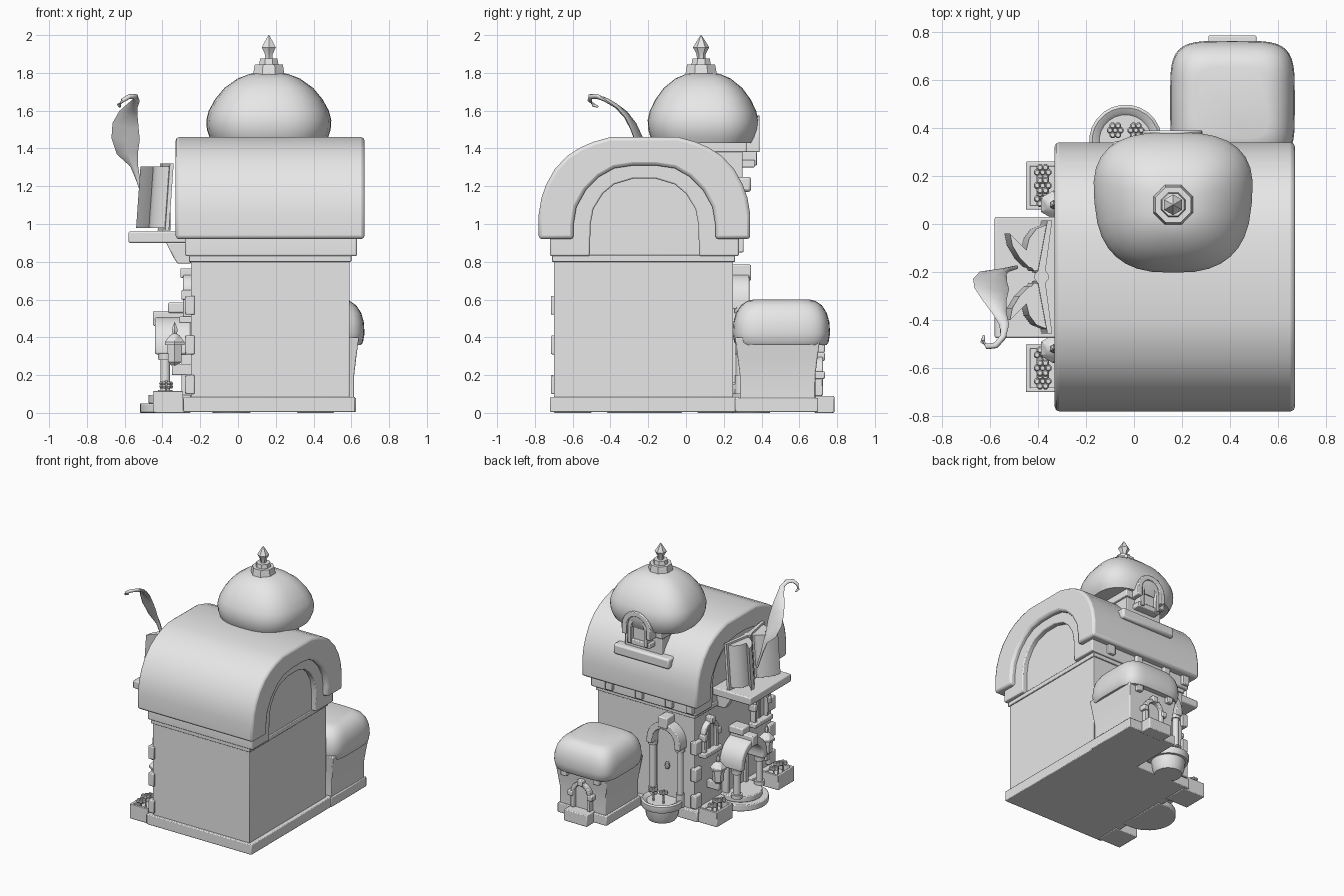
import bpy, bmesh, math
from mathutils import Vector

stone = bpy.data.materials.new("plain grey")
stone.diffuse_color = (0.8, 0.8, 0.8, 1)
CY = -0.22  # centre line of the gable


def finish(name, bm, bevel=0.0, segs=2, angle=35):
    bmesh.ops.recalc_face_normals(bm, faces=bm.faces)
    me = bpy.data.meshes.new(name)
    bm.to_mesh(me)
    bm.free()
    me.materials.append(stone)
    me.shade_smooth()
    me.set_sharp_from_angle(angle=math.radians(angle))
    ob = bpy.data.objects.new(name, me)
    bpy.context.collection.objects.link(ob)
    if bevel:
        m = ob.modifiers.new("Bevel", 'BEVEL')
        m.width, m.segments = bevel, segs
        m.limit_method, m.angle_limit = 'ANGLE', math.radians(40)
    return ob


def skin(name, rings, bevel=0.0, angle=35):
    bm = bmesh.new()
    vs = [[bm.verts.new(p) for p in r] for r in rings]
    n = len(vs[0])
    for a, b in zip(vs, vs[1:]):
        for i in range(n):
            bm.faces.new((a[i], a[(i + 1) % n], b[(i + 1) % n], b[i]))
    bm.faces.new(vs[0])
    bm.faces.new(vs[-1])
    return finish(name, bm, bevel, 2, angle)


def prism(name, pts, axis, a, b, bevel=0.0):
    put = {'x': lambda p, t: (t, *p), 'y': lambda p, t: (p[0], t, p[1]),
           'z': lambda p, t: (*p, t)}[axis]
    return skin(name, [[put(p, t) for p in pts] for t in (a, b)], bevel)


def box(name, x0, x1, y0, y1, z0, z1, bevel=0.006):
    return prism(name, [(x0, y0), (x1, y0), (x1, y1), (x0, y1)], 'z', z0, z1, bevel)


def arc(c, r, z0, zs, n=12):
    top = [(c + r * math.cos(math.pi * i / n), zs + r * math.sin(math.pi * i / n)) for i in range(n + 1)]
    return [(c + r, z0)] + top + [(c - r, z0)]


def arch(name, axis, c, ro, ri, z0, zs, a, b, bevel=0.006):
    pts = arc(c, ro, z0, zs)
    if ri:
        pts += arc(c, ri, z0, zs)[::-1]
    return prism(name, pts, axis, a, b, bevel)


def turned(name, cx, cy, prof, n=12, angle=35):
    return skin(name, [[(cx + r * math.cos(2 * math.pi * (i + .5) / n), cy + r * math.sin(2 * math.pi * (i + .5) / n), z)
                        for i in range(n)] for z, r in prof], 0, angle)


def cushion(name, cx, cy, rx, ry, power, prof, n=32, taper=0.0):
    rings = []
    for z, s in prof:
        ring = []
        for i in range(n):
            t = 2 * math.pi * i / n
            c, d = math.cos(t), math.sin(t)
            px = math.copysign(abs(c) ** (2 / power), c)
            py = math.copysign(abs(d) ** (2 / power), d)
            ring.append((cx + rx * s * px * (1 + taper * py), cy + ry * s * py, z))
        rings.append(ring)
    return skin(name, rings, 0, 50)


def mirror_half(half):
    return [(CY - w, z) for w, z in half] + [(CY + w, z) for w, z in half[::-1]]


def flower(x, y, z0, z1, r):
    turned("flower_stem", x, y, [(z0, .006), (z1 - .02, .006)], 6)
    for k in range(6):
        t = k * math.pi / 3
        turned("petal", x + r * .65 * math.cos(t), y + r * .65 * math.sin(t),
               [(z1 - .02, r * .25), (z1 - .01, r * .42), (z1, r * .25)], 8)
    turned("flower_heart", x, y, [(z1 - .02, r * .4), (z1 + .006, r * .25)], 8)


# Main house: plinth, walls, gable fill
box("plinth", -.29, .62, -.72, .28, .005, .085)
box("walls", -.25, .59, -.70, .25, .08, .9, .004)
wall_half = [(.40, .85), (.40, 1.0), (.37, 1.12), (.29, 1.22), (.18, 1.27), (.07, 1.29)]
prism("gable_wall", mirror_half(wall_half), 'x', -.25, .59)

# Barrel roof as a thick arched band, with a stepped trim below it
outer = [(.56, .92), (.56, 1.05), (.545, 1.14), (.52, 1.21), (.475, 1.29), (.41, 1.36), (.34, 1.405), (.27, 1.435), (.18, 1.46)]
inner = [(.375, .92), (.375, 1.0), (.36, 1.09), (.31, 1.18), (.24, 1.25), (.16, 1.295), (.06, 1.31)]
prism("roof", mirror_half(outer) + mirror_half(inner)[::-1], 'x', -.33, .67, .018)
t_out = [(.50, .83), (.50, .98), (.46, 1.13), (.38, 1.24), (.28, 1.31), (.12, 1.36)]
t_in = [(.29, .83), (.285, 1.0), (.27, 1.08), (.22, 1.16), (.16, 1.21), (.06, 1.24)]
prism("gable_trim", mirror_half(t_out) + mirror_half(t_in)[::-1], 'x', -.28, .63, .008)
box("upper_band", -.26, .60, -.71, .26, .80, .835, .004)
for x in (.46, .2, -.06, -.24):
    box("eave_corbel", x - .03, x + .03, .25, .305, .85, .94)

# Domed tower with dormer window facing the back
box("tower", 0, .32, -.1, .30, 1.1, 1.46)
box("tower_cornice", -.02, .34, -.1, .32, 1.38, 1.44)
box("tower_sill", -.09, .39, .22, .345, 1.17, 1.25, .015)
cushion("dome", .163, .09, .328, .293, 2.7, [(1.43, .90), (1.46, .95), (1.50, .99), (1.55, 1.0), (1.60, .96),
        (1.66, .86), (1.72, .71), (1.77, .50), (1.795, .30), (1.80, .1)], 32, .08)
arch("dormer_hood", 'y', .16, .125, .085, 1.38, 1.45, .25, .39)
arch("dormer_frame", 'y', .16, .085, .055, 1.31, 1.44, .25, .375, .004)
arch("dormer_pane", 'y', .16, .056, 0, 1.31, 1.44, .25, .345, 0)
box("dormer_sill", .06, .26, .25, .365, 1.30, 1.34)
turned("finial_base", .163, .08, [(1.78, .092), (1.82, .085), (1.845, .08), (1.845, .055), (1.875, .05)], 8)
turned("finial_bud", .163, .08, [(1.87, .022), (1.90, .024), (1.935, .043), (1.96, .028), (2.0, .002)], 6)

# Annex with cushion roof and small arched door
box("annex_plinth", .20, .625, .26, .70, .005, .08)
skin("annex_walls", [[(.415 + w * sx, .485 + w * sy, z) for sx, sy in ((-1, -1), (1, -1), (1, 1), (-1, 1))]
                     for z, w in ((.07, .20), (.2, .2), (.3, .212), (.4, .225))], .006)
cushion("annex_roof", .41, .505, .26, .258, 4.5, [(.36, .93), (.375, .97), (.42, 1.0), (.48, .985), (.53, .93),
        (.57, .83), (.592, .70), (.60, .58)], 40)
for x in (.27, .55):
    box("annex_corbel", x - .025, x + .025, .66, .735, .32, .38)
box("annex_step", .31, .51, .68, .785, 0, .09)
arch("annex_door_frame", 'y', .41, .085, .055, .09, .215, .66, .725)
arch("annex_door", 'y', .41, .056, 0, .09, .215, .66, .70, 0)
box("annex_keystone", .385, .435, .67, .735, .275, .32)
for s in (-1, 1):
    box("annex_door_block", .41 + s * .085 - .022, .41 + s * .085 + .022, .67, .735, .18, .22)

# Tall niche with round planter on the back wall
wx = -.035
turned("round_planter", wx, .345, [(0, .10), (.03, .115), (.10, .125), (.10, .145), (.12, .152), (.15, .152), (.16, .14), (.15, .12), (.14, .11)], 24)
arch("niche_arch", 'y', wx, .145, .095, .55, .59, .22, .335)
arch("niche_panel", 'y', wx, .10, 0, .1, .59, .22, .262, 0)
box("niche_keystone", wx - .04, wx + .04, .24, .345, .70, .785, .008)
for s in (-1, 1):
    turned("niche_column", wx + s * .118, .29, [(.1, .032), (.2, .032), (.2, .024), (.53, .024), (.53, .034), (.56, .036)], 12)
    flower(wx + s * .043, .39, .13, .235, .034)
turned("spout", wx, .28, [(.36, .012), (.385, .02), (.41, .012)], 8)

# Front porch on the left side: rounded steps, door, columns, hooded arch
for name, r, z0, z1 in (("lower_step", .20, 0, .05), ("upper_step", .155, .05, .095)):
    prism(name, [(-.32 - r * math.sin(math.pi * i / 16), CY + r * math.cos(math.pi * i / 16)) for i in range(17)]
          + [(-.25, CY - r), (-.25, CY + r)], 'z', z0, z1, .006)
arch("door", 'x', CY, .105, 0, .08, .35, -.275, -.24, 0)
arch("door_frame", 'x', CY, .13, .10, .08, .35, -.30, -.24)
arch("porch_hood", 'x', CY, .165, .11, .31, .345, -.44, -.25, .01)
box("porch_keystone", -.45, -.25, CY - .035, CY + .035, .46, .54, .008)
box("keystone_cap", -.37, -.25, CY - .05, CY + .05, .53, .585, .008)
turned("door_knob", -.285, CY - .06, [(.2, .006), (.212, .014), (.224, .006)], 8)

# Everything that repeats either side of the door
for s in (-1, 1):
    y = CY + s * .14
    turned("porch_column", -.385, y, [(.09, .04), (.12, .04), (.12, .027), (.28, .025), (.28, .038), (.315, .04)], 12)
    # flower box
    y = CY + s * .38
    prism("flower_box", [(-.45, y - .10), (-.25, y - .10), (-.25, y + .10), (-.45, y + .10)], 'z', 0, .07, .006)
    box("flower_box_front", -.45, -.43, y - .10, y + .10, .06, .115, .004)
    for e in (-1, 1):
        box("flower_box_end", -.45, -.29, y + e * .09 - .01, y + e * .09 + .01, .06, .115, .004)
    for dy, z in ((-.055, .15), (.0, .165), (.055, .15)):
        flower(-.38, y + dy, .06, z, .036)
    # arched window
    y = CY + s * .31
    arch("window_frame", 'x', y, .088, .06, .50, .645, -.29, -.24)
    arch("window_pane", 'x', y, .062, 0, .50, .645, -.262, -.24, 0)
    box("window_sill", -.31, -.24, y - .11, y + .11, .475, .51)
    box("window_keystone", -.305, -.24, y - .022, y + .022, .715, .765)
    box("window_bar", -.27, -.25, y - .007, y + .007, .50, .70, 0)
    for e in (-1, 1):
        box("window_block", -.30, -.24, y + e * .088 - .018, y + e * .088 + .018, .60, .65)
    # wall lantern
    y = CY + s * .30
    box("lantern_bracket", -.35, -.24, y - .02, y + .02, .20, .26)
    turned("lantern", -.335, y, [(.25, .02), (.27, .04), (.36, .045), (.36, .06), (.375, .06), (.41, .03), (.42, .012),
                                 (.435, .018), (.45, .015), (.48, .002)], 6)
    # corner stones
    y = CY + s * .455
    for k in range(3):
        box("corner_stone", -.28, -.23, y - .04, y + .04, .1 + k * .21, .2 + k * .21)
    # shelf bracket
    y = CY + s * .17
    prism("shelf_bracket", [(-.25, .79), (-.32, .79), (-.34, .82), (-.38, .90), (-.25, .90)], 'y', y - .025, y + .025, .005)

# Shelf with a large open book
box("shelf", -.58, -.25, -.475, .03, .90, .96, .008)


def leaning(name, pts, z0, z1):
    ob = prism(name, pts, 'z', z0, z1)
    for v in ob.data.vertices:
        v.co.x += .07 * (v.co.z - .97) - .01


for s in (-1, 1):
    def side(pts):
        return [(x, CY + s * d) for x, d in pts]
    leaning("book_cover", side([(-.355, .235), (-.375, .235), (-.415, .02), (-.385, .01)]), .965, 1.32)
    leaning("book_pages", side([(-.37, .22), (-.40, .03), (-.43, .025), (-.455, .06), (-.465, .10), (-.45, .16), (-.42, .20)]), .98, 1.305)
    leaning("book_leaf", side([(-.41, .03), (-.45, .04), (-.49, .08), (-.52, .13), (-.53, .18), (-.51, .16), (-.46, .11)]), .98, 1.305)
turned("book_spine", -.385, CY, [(.965, .03), (1.32, .03)], 10)

# Quill with curled tip: flat oval section swept along a path (x, y, z, half width)
quill = [(-.49, -.18, 1.1, .008), (-.525, -.19, 1.22, .010), (-.55, -.20, 1.31, .022), (-.585, -.22, 1.38, .062),
         (-.595, -.25, 1.45, .078), (-.595, -.28, 1.52, .072), (-.58, -.32, 1.58, .052), (-.56, -.37, 1.625, .030),
         (-.54, -.42, 1.655, .020), (-.545, -.47, 1.675, .016), (-.575, -.505, 1.675, .014), (-.61, -.51, 1.655, .012),
         (-.63, -.49, 1.63, .010), (-.625, -.465, 1.62, .005)]
path = [Vector(q[:3]) for q in quill]
rings = []
for i, q in enumerate(quill):
    d = (path[min(i + 1, len(path) - 1)] - path[max(i - 1, 0)]).normalized()
    wide = Vector((1, -.35, .1)) if i < 9 else Vector((.5, -.5, .7))
    wide = (wide - d * wide.dot(d)).normalized()
    thin = d.cross(wide)
    rings.append([path[i] + wide * q[3] * math.cos(k * math.pi / 4) + thin * min(q[3], .012) * math.sin(k * math.pi / 4)
                  for k in range(8)])
skin("quill", rings, 0, 60)
